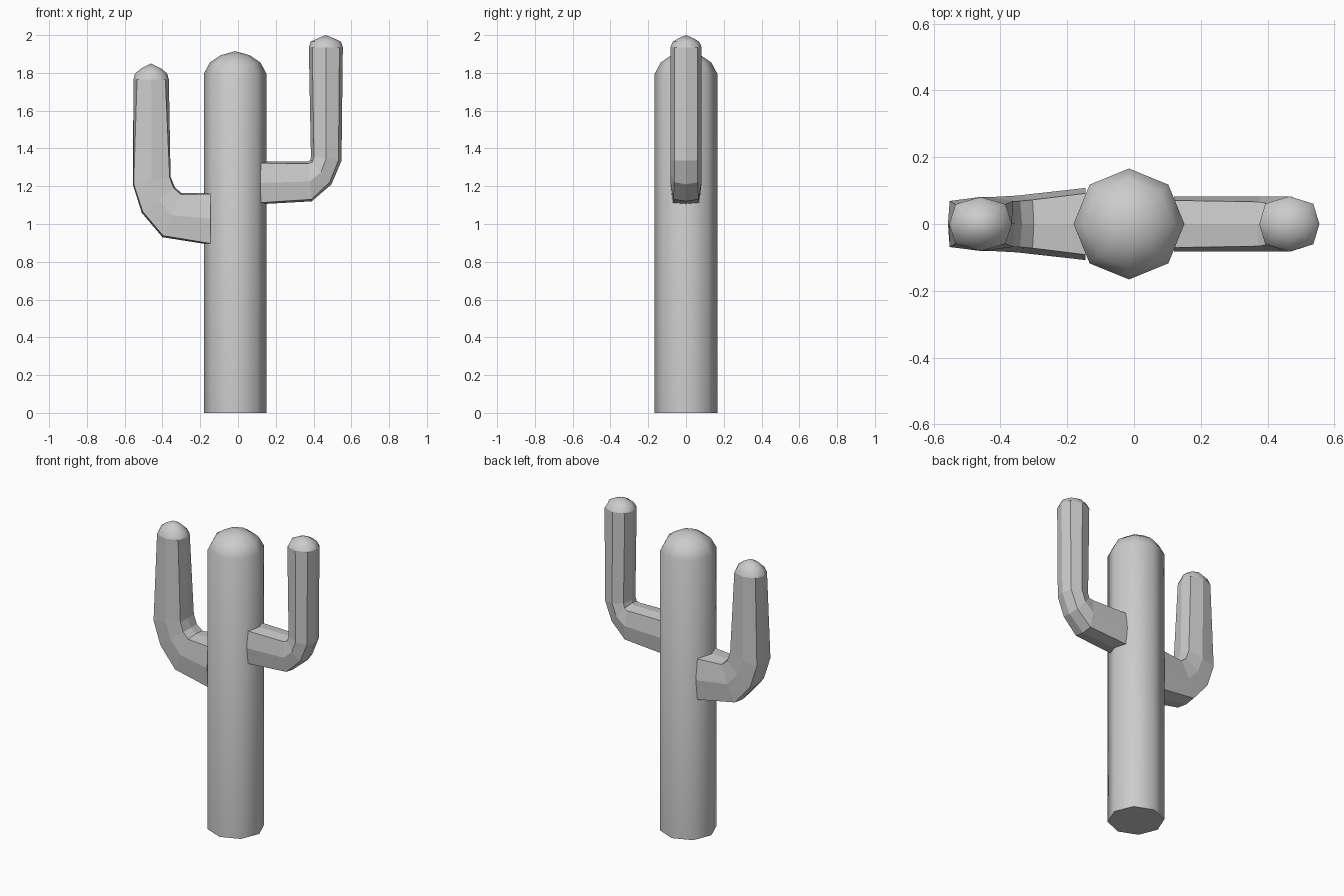
import bpy, bmesh
from mathutils import Vector

if "Cube" in bpy.data.objects:
    bpy.data.objects.remove(bpy.data.objects["Cube"])


def ring(inner, outer, w, a=0.71, b=0.71):
    """Eight-sided section between two x/z points, half width w along y.
    a and b place the corner points along and across the section."""
    p, q = Vector((inner[0], 0, inner[1])), Vector((outer[0], 0, outer[1]))
    c, h, y = (p + q) / 2, (q - p) / 2, Vector((0, w, 0))
    uv = [(1, 0), (a, b), (0, 1), (-a, b), (-1, 0), (-a, -b), (0, -1), (a, -b)]
    return [c + h * u + y * v for u, v in uv]


def level(cx, z, rx, ry, a=0.71, b=0.71):
    """Horizontal section, ordered to suit an arm's side."""
    return ring((cx - rx, z), (cx + rx, z), ry, a, b)


def loft(name, rings, apex, smooth_from):
    """Skin the rings, cap the start, close the end on a point."""
    bm = bmesh.new()
    loops = [[bm.verts.new(p) for p in r] for r in rings]
    bm.faces.new(loops[0])
    for k, (lo, hi) in enumerate(zip(loops, loops[1:])):
        for i in range(8):
            j = (i + 1) % 8
            f = bm.faces.new((lo[i], lo[j], hi[j], hi[i]))
            f.smooth = k >= smooth_from
    tip = bm.verts.new(apex)
    for i in range(8):
        f = bm.faces.new((loops[-1][i], loops[-1][(i + 1) % 8], tip))
        f.smooth = True
    bmesh.ops.recalc_face_normals(bm, faces=bm.faces)
    me = bpy.data.meshes.new(name)
    bm.to_mesh(me)
    bm.free()
    ob = bpy.data.objects.new(name, me)
    bpy.context.collection.objects.link(ob)
    return ob


# trunk with rounded top
cx = -0.015
loft("trunk", [level(cx, z, r, r) for z, r in
               [(0, .166), (1.795, .166), (1.855, .134), (1.893, .078)]],
     (cx, 0, 1.915), 0)

# right arm: straight out, bend, straight up, rounded tip
loft("right_arm", [
    ring((.12, 1.33), (.12, 1.105), .083, .93, .85),
    ring((.37, 1.33), (.39, 1.12), .083, .9, .8),
    ring((.384, 1.34), (.495, 1.21), .083, .82, .75),
    ring((.386, 1.36), (.548, 1.335), .083, .8, .73),
    level(.465, 1.935, .09, .083, .8, .73),
    level(.465, 1.965, .08, .07),
    level(.465, 1.982, .045, .042)],
    (.465, 0, 2.0), 4)

# left arm: thicker, tapering upward
loft("left_arm", [
    ring((-.145, 1.165), (-.145, .89), .108, .95, .85),
    ring((-.30, 1.165), (-.40, .93), .085, .93, .85),
    ring((-.335, 1.195), (-.51, 1.06), .081, .93, .85),
    ring((-.357, 1.25), (-.557, 1.21), .081, .95, .85),
    ring((-.366, 1.765), (-.553, 1.765), .081, .8, .73),
    ring((-.375, 1.797), (-.545, 1.797), .072),
    ring((-.41, 1.825), (-.51, 1.825), .044)],
    (-.46, 0, 1.85), 4)
